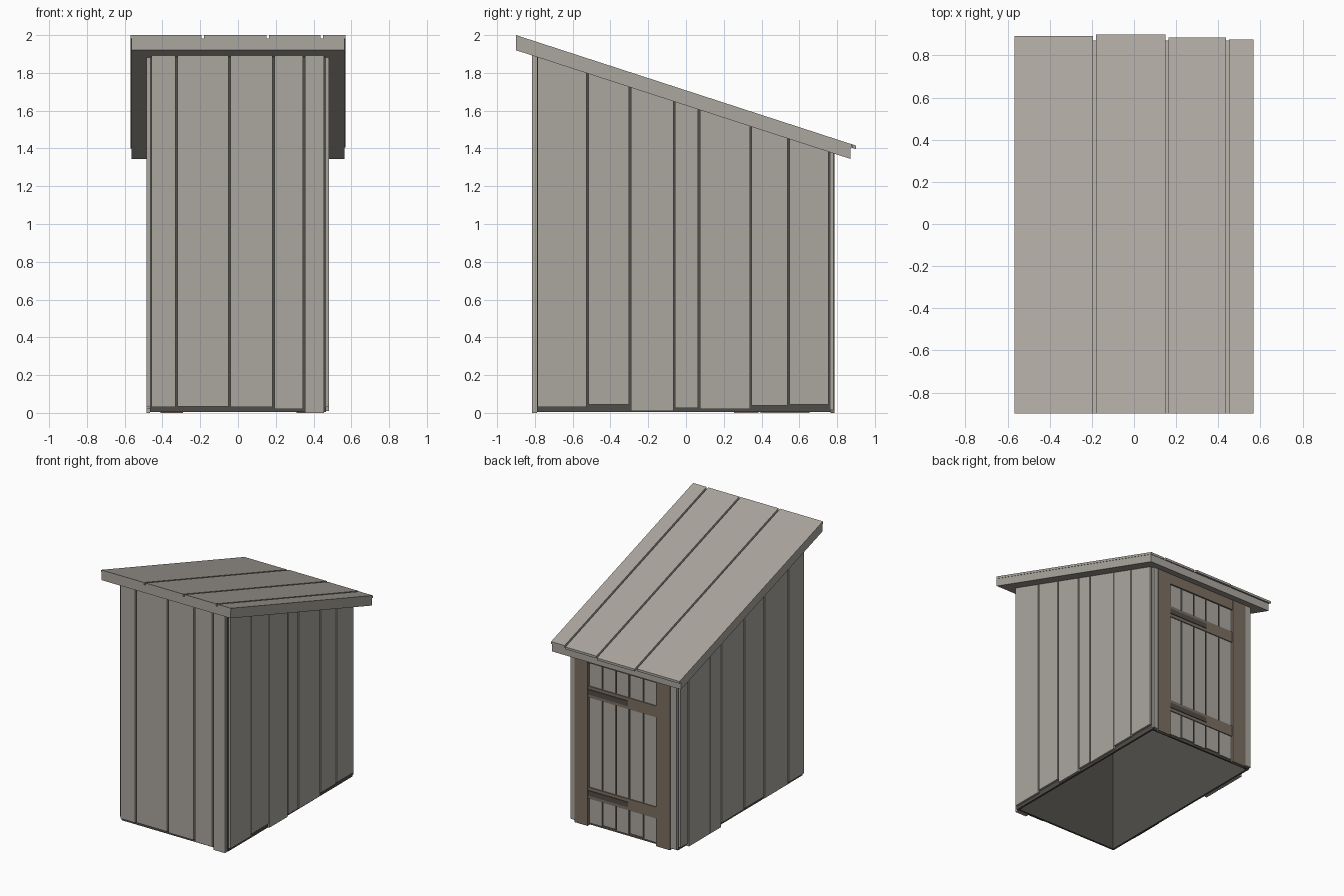
import bpy
import bmesh

cube = bpy.data.objects.get("Cube")
if cube:
    bpy.data.objects.remove(cube, do_unlink=True)


def make_material(name, colour):
    mat = bpy.data.materials.new(name)
    mat.use_nodes = True
    mat.diffuse_color = (*colour, 1)
    mat.node_tree.nodes["Principled BSDF"].inputs["Base Color"].default_value = (*colour, 1)
    return mat


WOOD = make_material("weathered grey wood", (0.41, 0.385, 0.345))
DARK = make_material("dark inner wood", (0.08, 0.076, 0.066))
BROWN = make_material("brown trim wood", (0.20, 0.155, 0.12))

SLOPE = 0.325


def roof_top(y):
    return 2.0 - SLOPE * (y + 0.9)


def eave(y):
    return roof_top(y) - 0.08


def block(name, mat, x, y, low, high):
    """Box over an x and y range; low and high are heights or functions of y."""
    bm = bmesh.new()
    rings = []
    for h in (low, high):
        rings.append([bm.verts.new((px, py, h(py) if callable(h) else h))
                      for px, py in ((x[0], y[0]), (x[1], y[0]), (x[1], y[1]), (x[0], y[1]))])
    bottom, top = rings
    bm.faces.new(bottom[::-1])
    bm.faces.new(top)
    for i in range(4):
        j = (i + 1) % 4
        bm.faces.new((bottom[i], bottom[j], top[j], top[i]))
    mesh = bpy.data.meshes.new(name)
    bm.to_mesh(mesh)
    bm.free()
    mesh.materials.append(mat)
    obj = bpy.data.objects.new(name, mesh)
    bpy.context.collection.objects.link(obj)
    return obj


def spans(edges, gap):
    """Neighbouring edge pairs, shrunk to leave a gap between boards."""
    return [(a + gap / 2, b - gap / 2) for a, b in zip(edges, edges[1:])]


# Dark inner shell, open at the bottom
for side, x in (("left", (0.45, 0.465)), ("right", (-0.465, -0.45))):
    block(f"inner_wall_{side}", DARK, x, (-0.79, 0.765), 0.005, eave)
block("inner_wall_front", DARK, (-0.465, 0.465), (-0.79, -0.775), 0.005, eave)
block("inner_wall_back", DARK, (-0.465, 0.465), (0.75, 0.765), 0.005, eave)

# Front boards
front_edges = (-0.465, -0.325, -0.045, 0.188, 0.35, 0.462)
for i, (x, low) in enumerate(zip(spans(front_edges, 0.012), (0.03, 0.035, 0.03, 0.02, 0.0))):
    block(f"front_board_{i + 1}", WOOD, x, (-0.815, -0.79), low, eave)

# Side boards
left_edges = (-0.79, -0.522, -0.297, -0.062, 0.068, 0.343, 0.542, 0.76)
left_lows = (0.03, 0.045, 0.01, 0.025, 0.02, 0.04, 0.045)
for i, (y, low) in enumerate(zip(spans(left_edges, 0.01), left_lows)):
    block(f"left_board_{i + 1}", WOOD, (0.465, 0.482), y, low, eave)
right_edges = (-0.79, -0.59, -0.29, -0.04, 0.25, 0.39, 0.66, 0.765)
right_lows = (0.03, 0.02, 0.035, 0.03, 0.0, 0.0, 0.03)
for i, (y, low) in enumerate(zip(spans(right_edges, 0.01), right_lows)):
    block(f"right_board_{i + 1}", WOOD, (-0.485, -0.465), y, low, eave)

# Back boards beside the door frame
block("back_board_left", WOOD, (0.42, 0.465), (0.765, 0.782), 0.015, eave)
block("back_board_right", WOOD, (-0.465, -0.405), (0.765, 0.782), 0.015, eave)

# Door boards
for i, x in enumerate(spans((-0.29, -0.17, -0.045, 0.07, 0.19, 0.31), 0.01)):
    block(f"door_board_{i + 1}", WOOD, x, (0.765, 0.773), 0.02 + 0.01 * (i % 2), 1.30)

# Door frame, lintel, rails and strap hinges
block("door_post_left", BROWN, (0.31, 0.425), (0.765, 0.787), 0.0, eave)
block("door_post_right", BROWN, (-0.41, -0.29), (0.765, 0.787), 0.0, eave)
block("door_lintel", BROWN, (-0.29, 0.31), (0.765, 0.785), 1.29, eave)
for name, z in (("lower", 0.26), ("upper", 1.06)):
    block(f"door_rail_{name}", BROWN, (-0.29, 0.31), (0.765, 0.78), z - 0.045, z + 0.045)
    block(f"hinge_strap_{name}", DARK, (-0.04, 0.31), (0.78, 0.785), z - 0.02, z + 0.02)

# Sloped roof: base slab with boards laid on it
block("roof_base", WOOD, (-0.565, 0.565), (-0.9, 0.87), eave, lambda y: roof_top(y) - 0.018)
roof_edges = (-0.575, -0.187, 0.157, 0.443, 0.575)
for i, (x, end) in enumerate(zip(spans(roof_edges, 0.014), (0.892, 0.9, 0.885, 0.875))):
    block(f"roof_board_{i + 1}", WOOD, x, (-0.9, end), lambda y: roof_top(y) - 0.018, roof_top)
